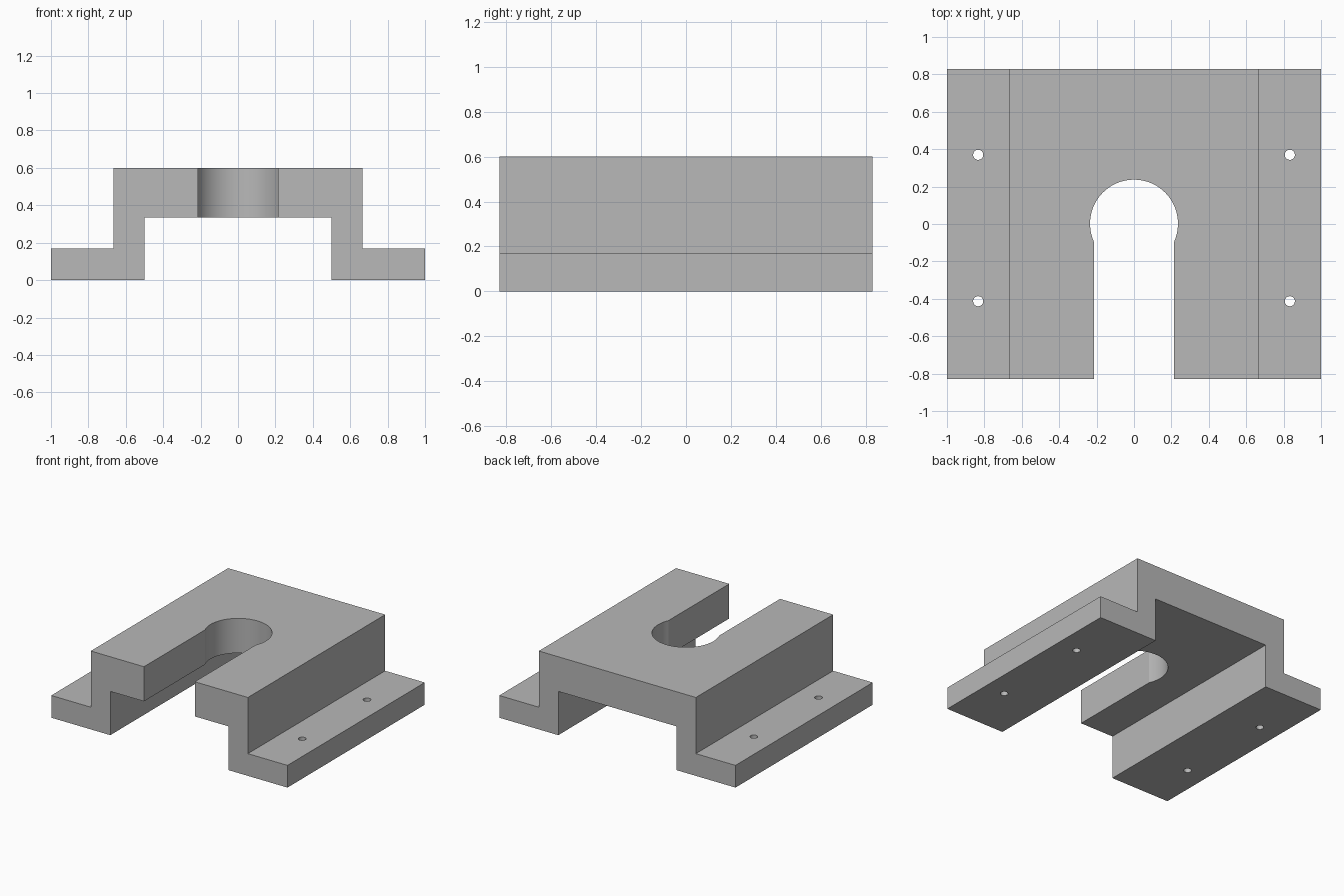
import bpy, bmesh, math

cube = bpy.data.objects.get("Cube")
if cube:
    bpy.data.objects.remove(cube, do_unlink=True)

grey = bpy.data.materials.new("plain grey")
grey.use_nodes = True
colour = (0.48, 0.48, 0.48, 1)
grey.diffuse_color = colour
grey.node_tree.nodes["Principled BSDF"].inputs["Base Color"].default_value = colour

HALF_DEPTH = 0.83


def prism(name, outline, offset):
    """Closed solid made by pushing a 3D outline along an offset."""
    bm = bmesh.new()
    face = bm.faces.new([bm.verts.new(p) for p in outline])
    ext = bmesh.ops.extrude_face_region(bm, geom=[face], use_keep_orig=True)
    moved = [g for g in ext["geom"] if isinstance(g, bmesh.types.BMVert)]
    bmesh.ops.translate(bm, verts=moved, vec=offset)
    bmesh.ops.recalc_face_normals(bm, faces=bm.faces[:])
    mesh = bpy.data.meshes.new(name)
    bm.to_mesh(mesh)
    bm.free()
    mesh.materials.append(grey)
    obj = bpy.data.objects.new(name, mesh)
    bpy.context.collection.objects.link(obj)
    return obj


def arc(cx, cy, r, start, end, steps):
    angles = [start + (end - start) * i / steps for i in range(steps + 1)]
    return [(cx + r * math.cos(a), cy + r * math.sin(a)) for a in angles]


# Raised bracket: hat-shaped section with a foot flange on each side
half = [(0.5, 0.335), (0.5, 0), (1, 0), (1, 0.17), (0.665, 0.17), (0.665, 0.6)]
section = half + [(-x, z) for x, z in reversed(half)]
bracket = prism("bracket", [(x, -HALF_DEPTH, z) for x, z in section],
                (0, 2 * HALF_DEPTH, 0))

# Keyhole slot: round socket that opens to the front
radius, slot = 0.235, 0.215
neck = math.acos(slot / radius)
keyhole = arc(0, 0.002, radius, -neck, math.pi + neck, 64)
keyhole += [(-slot, -1), (slot, -1)]
cutters = [prism("keyhole_cutter", [(x, y, 0.2) for x, y in keyhole], (0, 0, 0.6))]

# Screw holes through the flanges
for x in (-0.833, 0.833):
    for y in (-0.413, 0.37):
        ring = arc(x, y, 0.027, 0, 2 * math.pi, 32)[:-1]
        cutters.append(prism("screw_hole_cutter", [(u, v, -0.1) for u, v in ring],
                             (0, 0, 0.4)))

# Cut the openings
for cutter in cutters:
    cutter.hide_render = True
    mod = bracket.modifiers.new("cut", 'BOOLEAN')
    mod.operation = 'DIFFERENCE'
    mod.solver = 'EXACT'
    mod.object = cutter

bpy.ops.object.select_all(action='DESELECT')
bracket.select_set(True)
bpy.context.view_layer.objects.active = bracket
for mod in list(bracket.modifiers):
    bpy.ops.object.modifier_apply(modifier=mod.name)
for cutter in cutters:
    bpy.data.objects.remove(cutter, do_unlink=True)

# Smooth round walls, crisp edges
bpy.ops.object.shade_smooth_by_angle(angle=math.radians(20))
